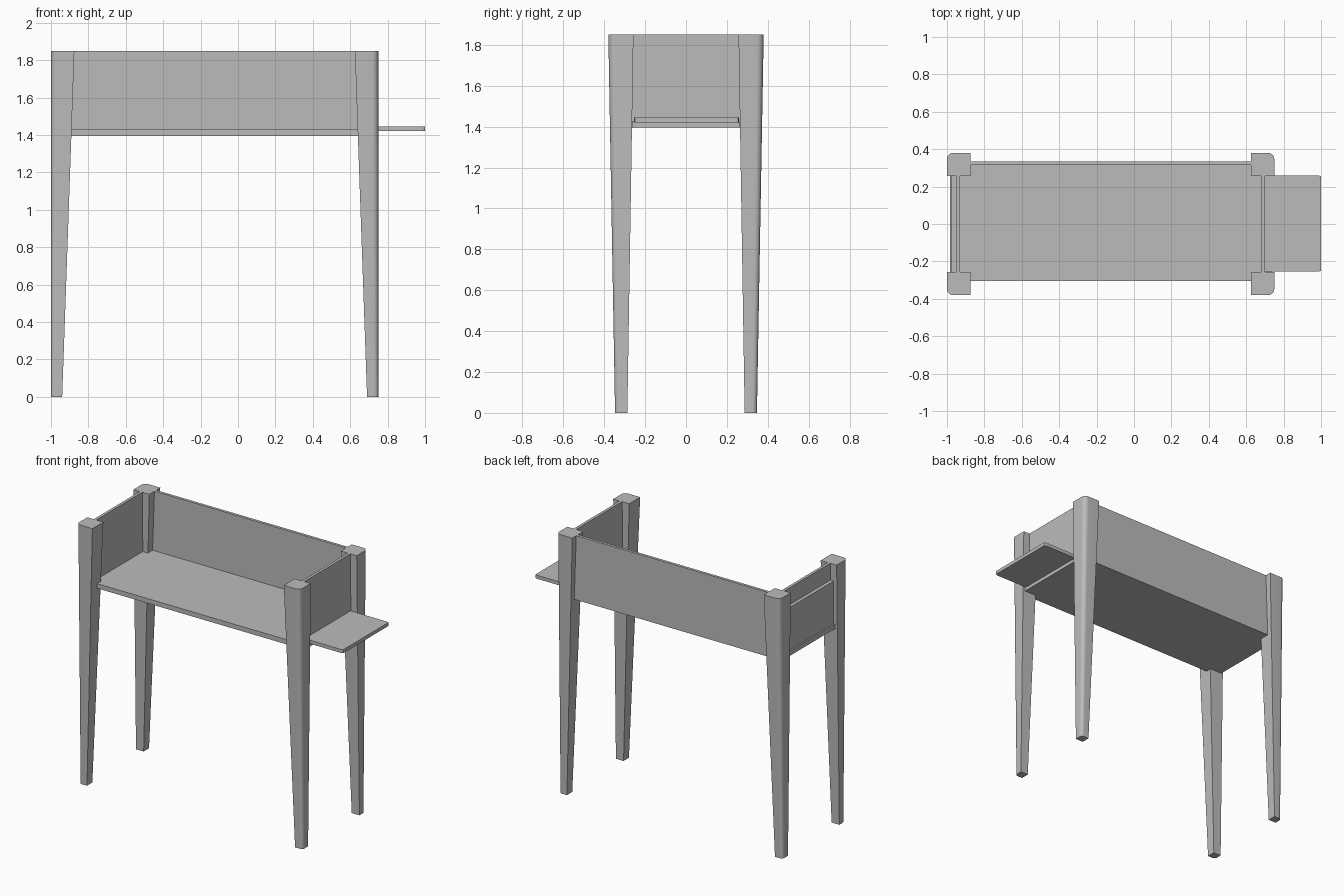
import bpy, bmesh, math

if "Cube" in bpy.data.objects:
    bpy.data.objects.remove(bpy.data.objects["Cube"], do_unlink=True)

grey = bpy.data.materials.new("plain grey")
grey.use_nodes = True
COLOUR = (0.5, 0.5, 0.5, 1)
grey.diffuse_color = COLOUR
grey.node_tree.nodes["Principled BSDF"].inputs["Base Color"].default_value = COLOUR

MID = -0.125  # centre of the table body along x


def finish(name, bm, smooth=False):
    bmesh.ops.recalc_face_normals(bm, faces=bm.faces)
    mesh = bpy.data.meshes.new(name)
    bm.to_mesh(mesh)
    bm.free()
    mesh.materials.append(grey)
    obj = bpy.data.objects.new(name, mesh)
    bpy.context.collection.objects.link(obj)
    if smooth:
        bpy.ops.object.select_all(action="DESELECT")
        obj.select_set(True)
        bpy.context.view_layer.objects.active = obj
        bpy.ops.object.shade_smooth_by_angle(angle=math.radians(30))
    return obj


def prism(name, outline, z0, z1):
    bm = bmesh.new()
    face = bm.faces.new([bm.verts.new((x, y, z0)) for x, y in outline])
    top = bmesh.ops.extrude_face_region(bm, geom=[face])["geom"]
    bmesh.ops.translate(bm, vec=(0, 0, z1 - z0),
                        verts=[v for v in top if isinstance(v, bmesh.types.BMVert)])
    return finish(name, bm)


def box(name, x0, x1, y0, y1, z0, z1):
    return prism(name, [(x0, y0), (x1, y0), (x1, y1), (x0, y1)], z0, z1)


def leg_ring(x_in, x_out, y_in, y_out, r, n=8):
    """Square section with its outer corner rounded."""
    arc = [(x_out - r + r * math.cos(a), y_out - r + r * math.sin(a))
           for a in (math.pi / 2 * i / n for i in range(n + 1))]
    return [(x_in, y_in), (x_out, y_in)] + arc + [(x_in, y_out)]


def leg(name, sx, sy):
    bm = bmesh.new()
    rings = []
    for z, section in ((0, leg_ring(0.815, 0.875, 0.287, 0.347, 0.022)),
                       (1.85, leg_ring(0.75, 0.875, 0.257, 0.38, 0.033))):
        rings.append([bm.verts.new((MID + sx * x, sy * y, z)) for x, y in section])
    low, high = rings
    bm.faces.new(low)
    bm.faces.new(high)
    for i in range(len(low)):
        j = (i + 1) % len(low)
        bm.faces.new((low[i], low[j], high[j], high[i]))
    finish(name, bm, smooth=True)


# Tapered legs
for sy, depth in ((-1, "front"), (1, "back")):
    for sx, side in ((-1, "right"), (1, "left")):
        leg(f"{depth}_{side}_leg", sx, sy)

# Shelf, narrowed at both ends to pass between the legs
half = [(0.77, -0.305), (0.77, -0.262), (0.86, -0.262),
        (0.86, 0.262), (0.77, 0.262), (0.77, 0.315)]
outline = [(MID + x, y) for x, y in half] + [(MID - x, y) for x, y in reversed(half)]
prism("shelf", outline, 1.395, 1.428)

# Back and end panels
box("back_panel", MID - 0.78, MID + 0.78, 0.315, 0.335, 1.395, 1.85)
for sx, side in ((-1, "right"), (1, "left")):
    a, b = sorted((MID + sx * 0.805, MID + sx * 0.825))
    box(f"{side}_end_panel", a, b, -0.265, 0.265, 1.42, 1.85)

# Side flaps: one folded up, one opened out with clipped outer corners
box("folded_flap", -0.975, -0.95, -0.26, 0.26, 1.428, 1.73)
prism("open_flap", [(0.70, -0.255), (0.985, -0.255), (1.0, -0.25),
                    (1.0, 0.255), (0.985, 0.26), (0.70, 0.26)], 1.42, 1.445)
